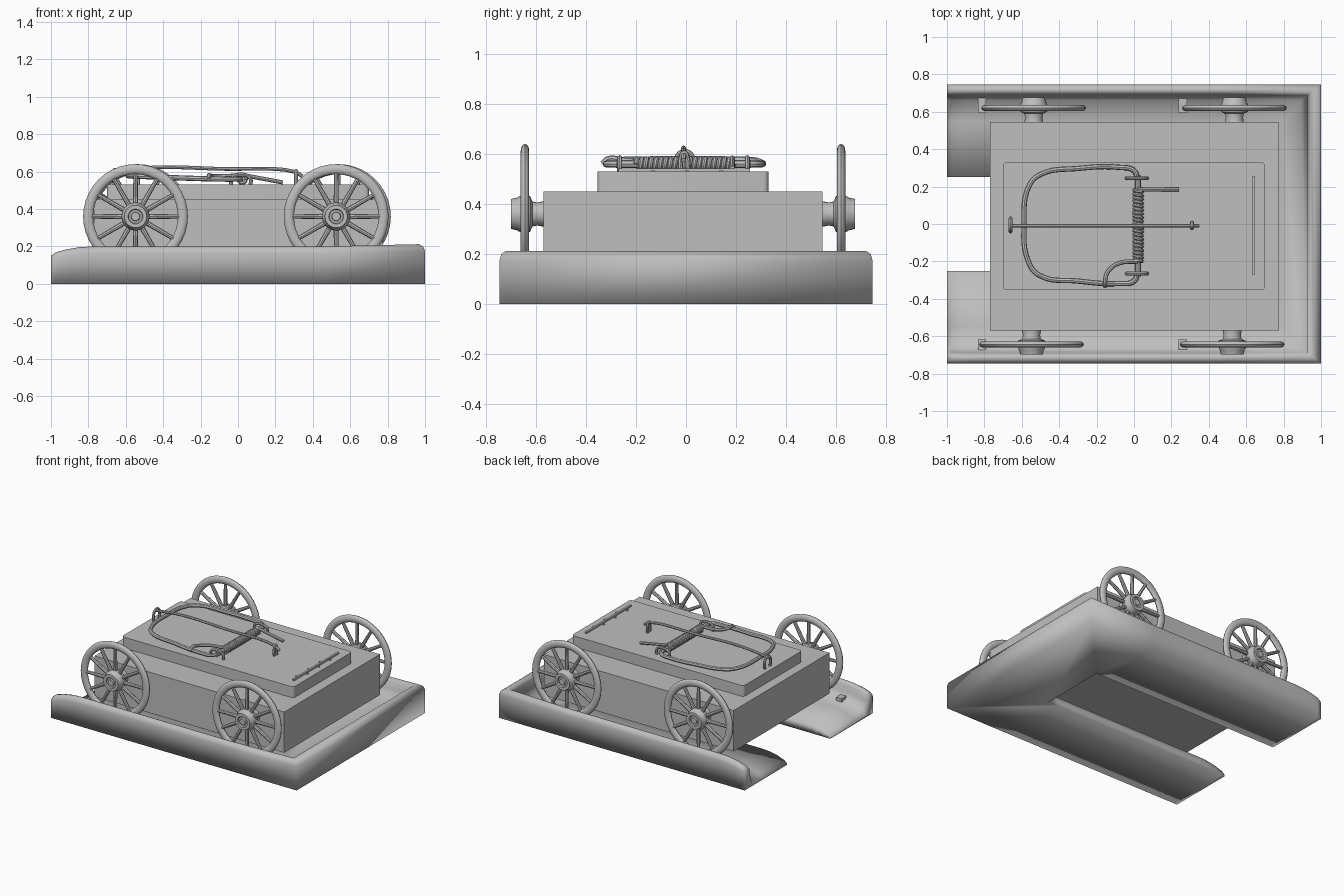
import bpy, bmesh
from math import sin, cos, pi
from mathutils import Vector, Matrix

if "Cube" in bpy.data.objects:
    bpy.data.objects.remove(bpy.data.objects["Cube"])

grey = bpy.data.materials.new("plain_grey")
grey.use_nodes = True
tone = (0.52, 0.52, 0.52, 1)
grey.diffuse_color = tone
grey.node_tree.nodes["Principled BSDF"].inputs["Base Color"].default_value = tone

CAR_Y = -0.012   # the car sits slightly off the tray's centre line
BOARD_TOP = 0.53


def smooth_shade(obj, angle):
    bpy.ops.object.select_all(action='DESELECT')
    obj.select_set(True)
    bpy.context.view_layer.objects.active = obj
    bpy.ops.object.shade_smooth_by_angle(angle=angle)


def finish(name, bm, angle=0.7):
    bmesh.ops.recalc_face_normals(bm, faces=bm.faces)
    mesh = bpy.data.meshes.new(name)
    bm.to_mesh(mesh)
    bm.free()
    obj = bpy.data.objects.new(name, mesh)
    bpy.context.collection.objects.link(obj)
    mesh.materials.append(grey)
    if angle:
        smooth_shade(obj, angle)


def loft(bm, rings, wrap=False):
    """Bridge closed rings of points; cap both ends unless wrapped."""
    loops = [[bm.verts.new(p) for p in ring] for ring in rings]
    n = len(loops[0])
    pairs = list(zip(loops, loops[1:]))
    if wrap:
        pairs.append((loops[-1], loops[0]))
    else:
        bm.faces.new(loops[0])
        bm.faces.new(loops[-1])
    for a, b in pairs:
        for i in range(n):
            j = (i + 1) % n
            bm.faces.new((a[i], a[j], b[j], b[i]))


def box(name, lo, hi, bevel=0):
    lo, hi = Vector(lo), Vector(hi)
    bm = bmesh.new()
    bmesh.ops.create_cube(bm, size=1)
    bmesh.ops.scale(bm, vec=hi - lo, verts=bm.verts)
    bmesh.ops.translate(bm, vec=(lo + hi) / 2, verts=bm.verts)
    if bevel:
        upright = [e for e in bm.edges
                   if abs(e.verts[0].co.z - e.verts[1].co.z) > 0.01]
        bmesh.ops.bevel(bm, geom=upright, offset=bevel, segments=3,
                        affect='EDGES', profile=0.5)
    finish(name, bm, 0.7 if bevel else 0)


def wire(name, points, radius=0.011, smooth=True):
    """Round wire through the points, converted to a mesh."""
    curve = bpy.data.curves.new(name, 'CURVE')
    curve.dimensions = '3D'
    curve.bevel_depth = radius
    curve.bevel_resolution = 2
    curve.use_fill_caps = True
    curve.resolution_u = 6
    if smooth:
        spline = curve.splines.new('BEZIER')
        spline.bezier_points.add(len(points) - 1)
        for bp, p in zip(spline.bezier_points, points):
            bp.co = p
            bp.handle_left_type = bp.handle_right_type = 'AUTO'
    else:
        spline = curve.splines.new('POLY')
        spline.points.add(len(points) - 1)
        for sp, p in zip(spline.points, points):
            sp.co = (*p, 1)
    curve.materials.append(grey)
    obj = bpy.data.objects.new(name, curve)
    bpy.context.collection.objects.link(obj)
    bpy.ops.object.select_all(action='DESELECT')
    obj.select_set(True)
    bpy.context.view_layer.objects.active = obj
    bpy.ops.object.convert(target='MESH')
    smooth_shade(obj, 0.7)


# U-shaped tray: one wall-and-floor section swept round three sides
wall = [(0, 0), (0, 0.165), (0.007, 0.188), (0.025, 0.2), (0.042, 0.197),
        (0.054, 0.182), (0.06, 0.13)]
floor = [(0.085, 0.095), (0.2, 0.075), (0.495, 0.065), (0.495, 0)]


def side_ring(x, side, wall_scale, floor_scale):
    ring = [(d, z * wall_scale) for d, z in wall]
    ring += [(d, z * floor_scale) for d, z in floor]
    return [(x, side * (0.746 - d), z) for d, z in ring]


def corner_ring(side):
    ring = [(1 - d * 1.33, 0.746 - d, z * 1.06) for d, z in wall]
    ring += [(0.97 - d * 0.88, 0.746 - d, z) for d, z in floor]
    return [(x, side * y, z) for x, y, z in ring]


# the open ends drop away towards the tips
ends = [(-1, 0.75, 0.15), (-0.975, 0.84, 0.45), (-0.92, 0.92, 0.75),
        (-0.85, 0.98, 0.95), (-0.78, 1, 1), (0.45, 1, 1)]
rings = [side_ring(x, -1, w, f) for x, w, f in ends]
rings += [corner_ring(-1), corner_ring(1)]
rings += [side_ring(x, 1, w, f) for x, w, f in reversed(ends)]
tray_bm = bmesh.new()
loft(tray_bm, rings)
finish("tray", tray_bm, pi)

# Car body and trap board
box("car_body", (-0.77, CAR_Y - 0.557, 0.15), (0.775, CAR_Y + 0.557, 0.45))
box("trap_board", (-0.70, CAR_Y - 0.342, 0.45), (0.70, CAR_Y + 0.342, BOARD_TOP), 0.02)


# Spoked wheels with lathed hubs
def circle(r, y, n=24):
    return [(r * cos(2 * pi * i / n), y, r * sin(2 * pi * i / n)) for i in range(n)]


hub_profile = [(-0.08, 0.052), (-0.05, 0.046), (-0.03, 0.05), (-0.02, 0.072),
               (0.015, 0.075), (0.03, 0.066), (0.055, 0.06), (0.055, 0.04),
               (0.045, 0.036), (0.045, 0.025), (0.055, 0.022)]


def wheel(name, x, side):
    bm = bmesh.new()
    loft(bm, [circle(r, y * side) for y, r in hub_profile])
    steps, tube = 40, 12
    rim = []
    for i in range(steps):
        a = 2 * pi * i / steps
        ring = []
        for j in range(tube):
            t = 2 * pi * j / tube
            r = 0.253 + 0.027 * cos(t)
            ring.append((r * cos(a), 0.017 * sin(t), r * sin(a)))
        rim.append(ring)
    loft(bm, rim, wrap=True)
    for i in range(12):
        place = Matrix.Rotation(i * pi / 6, 4, 'Y') @ Matrix.Translation((0, 0, 0.15))
        bmesh.ops.create_cone(bm, cap_ends=True, segments=8, radius1=0.014,
                              radius2=0.011, depth=0.19, matrix=place)
    bmesh.ops.translate(bm, vec=(x, CAR_Y + side * 0.632, 0.36), verts=bm.verts)
    finish(name, bm)


for end, x in (("right", -0.548), ("left", 0.525)):
    for face, side, shift in (("front", -1, 0), ("back", 1, 0.012)):
        wheel(f"{face}_{end}_wheel", x + shift, side)
        y = CAR_Y + side * 0.65
        box(f"{face}_{end}_chock", (x - 0.287, y - 0.045, 0.05),
            (x - 0.242, y + 0.045, 0.11))

# Wire bow, running from the spring out and back
bow = [(0.02, 0.24, 0.56), (0, 0.285, 0.56), (-0.08, 0.303, 0.56),
       (-0.3, 0.297, 0.566), (-0.5, 0.265, 0.574), (-0.558, 0.21, 0.576),
       (-0.588, 0, 0.578), (-0.565, -0.2, 0.576), (-0.51, -0.272, 0.574),
       (-0.3, -0.305, 0.566), (-0.08, -0.318, 0.56), (0, -0.305, 0.56),
       (0.02, -0.25, 0.56)]
wire("snap_bow", bow, 0.014)

# Coil spring on its pin, with two arms
wire("spring_pin", [(0.022, -0.28, 0.56), (0.022, 0.26, 0.56)], 0.016, False)
turns, per = 20, 12
coil = [(0.022 + 0.021 * cos(2 * pi * i / per), -0.2 + 0.39 * i / (turns * per),
         0.56 + 0.021 * sin(2 * pi * i / per)) for i in range(turns * per + 1)]
wire("coil_spring", coil, 0.01, False)
wire("spring_long_arm", [(0.02, 0.185, 0.583), (0.24, 0.185, 0.542)], 0.011, False)
wire("spring_hook_arm", [(0.02, -0.2, 0.58), (-0.08, -0.21, 0.575),
                         (-0.14, -0.255, 0.575), (-0.155, -0.31, 0.58),
                         (-0.155, -0.335, 0.56)], 0.012)

# Holding bar along the middle
wire("holding_bar", [(-0.67, -0.01, 0.6), (-0.45, -0.01, 0.622),
                     (-0.1, -0.01, 0.615), (0.3, -0.01, 0.6),
                     (0.345, -0.01, 0.575)], 0.01)


# Staples
def staple(name, a, b, top):
    (ax, ay), (bx, by) = a, b
    mid = ((ax + bx) / 2, (ay + by) / 2, top)
    wire(name, [(ax, ay, BOARD_TOP - 0.01), (ax, ay, top - 0.02), mid,
                (bx, by, top - 0.02), (bx, by, BOARD_TOP - 0.01)], 0.01)


staple("back_spring_staple", (-0.035, 0.245), (0.065, 0.245), 0.585)
staple("front_spring_staple", (-0.035, -0.265), (0.065, -0.265), 0.585)
staple("bar_staple", (-0.66, -0.035), (-0.66, 0.025), 0.61)
staple("catch_staple", (0.31, -0.02), (0.31, 0.005), 0.605)

# Thin toothed strip with alternating pins
box("tooth_strip", (0.632, -0.27, BOARD_TOP), (0.646, 0.255, BOARD_TOP + 0.012))
for i in range(6):
    x, y = (0.62, 0.655)[i % 2], -0.2 + 0.068 * i
    box(f"strip_tooth_{i + 1}", (x - 0.006, y - 0.006, BOARD_TOP),
        (x + 0.006, y + 0.006, BOARD_TOP + 0.006))
